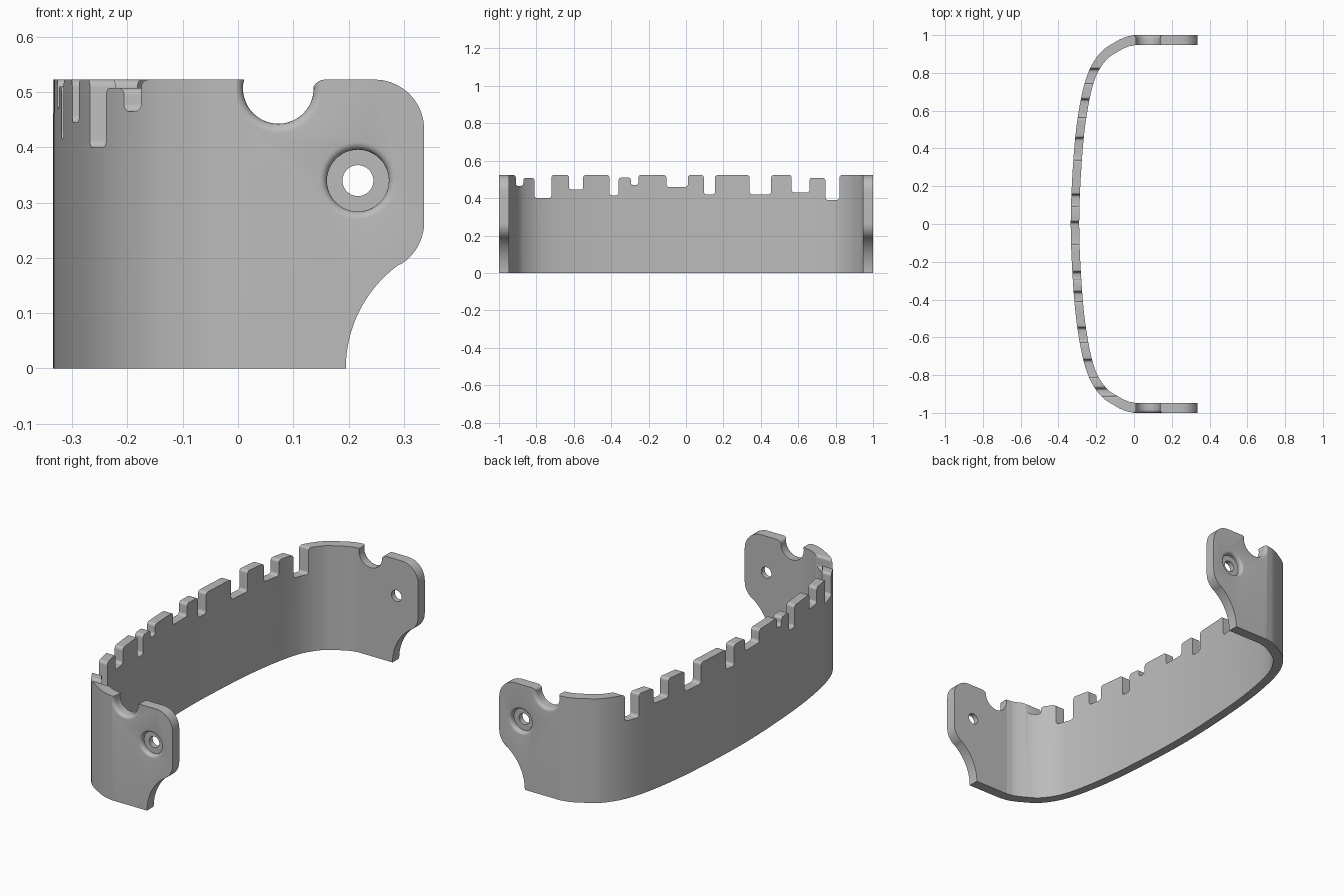
import bpy, bmesh, math
from mathutils import Vector, Matrix
from mathutils.geometry import interpolate_bezier

cube = bpy.data.objects.get("Cube")
if cube:
    bpy.data.objects.remove(cube, do_unlink=True)

HEIGHT, THICK, REACH = 0.523, 0.045, 0.337

grey = bpy.data.materials.new("plain grey")
grey.use_nodes = True
grey.diffuse_color = (0.5, 0.5, 0.5, 1)
grey.node_tree.nodes["Principled BSDF"].inputs["Base Color"].default_value = (0.5, 0.5, 0.5, 1)


def new_object(name, bm):
    bmesh.ops.recalc_face_normals(bm, faces=bm.faces[:])
    mesh = bpy.data.meshes.new(name)
    bm.to_mesh(mesh)
    bm.free()
    mesh.materials.append(grey)
    ob = bpy.data.objects.new(name, mesh)
    bpy.context.collection.objects.link(ob)
    return ob


def prism(name, outline, place, depth):
    """Extrude a flat outline; place maps its points into space."""
    bm = bmesh.new()
    face = bm.faces.new([bm.verts.new(place(*p)) for p in outline])
    res = bmesh.ops.extrude_face_region(bm, geom=[face])
    verts = [g for g in res["geom"] if isinstance(g, bmesh.types.BMVert)]
    bmesh.ops.translate(bm, vec=depth, verts=verts)
    return new_object(name, bm)


def rounded(points, steps=6):
    """Round each (x, y, radius) corner of a closed outline."""
    out = []
    for i, (x, y, r) in enumerate(points):
        p = Vector((x, y))
        if r == 0:
            out.append(p)
            continue
        a = Vector(points[i - 1][:2]) - p
        b = Vector(points[(i + 1) % len(points)][:2]) - p
        s, e = p + a.normalized() * r, p + b.normalized() * r
        k = 0.552
        out += interpolate_bezier(s, s.lerp(p, k), e.lerp(p, k), e, steps + 1)
    return [(p[0], p[1]) for p in out]


def lathe(name, profile, centre, side, segments=48):
    """Spin (radius, distance) about the y axis; distance runs inward."""
    bm = bmesh.new()
    rings = []
    for r, d in profile:
        rings.append([bm.verts.new((centre[0] + r * math.cos(t), side * (1 - d),
                                    centre[1] + r * math.sin(t)))
                      for t in (math.tau * i / segments for i in range(segments))])
    for lo, hi in zip(rings, rings[1:]):
        for i in range(segments):
            j = (i + 1) % segments
            bm.faces.new((lo[i], lo[j], hi[j], hi[i]))
    bm.faces.new(rings[0])
    bm.faces.new(rings[-1])
    return new_object(name, bm)


def flare(radius, lip, steps=5):
    """Profile points of a rounded-over rim on the outer face."""
    angles = [math.pi / 2 * i / steps for i in range(steps + 1)]
    return [(radius + lip * (1 - math.sin(a)), lip * (1 - math.cos(a))) for a in angles]


# Curved band: smooth half path, mirrored, then offset inward
keys = [Vector(p) for p in ((0.06, -1.02), (0, -1), (-.045, -.99), (-.1, -.963), (-.178, -.907),
                            (-.243, -.8), (-.287, -.63), (-.318, -.38), (-.335, 0), (-.318, .38))]
half = [Vector((REACH, -1)), Vector((0.02, -1))]
for i in range(1, len(keys) - 2):
    a, b, c, d = keys[i - 1:i + 3]
    half += interpolate_bezier(b, b + (c - a) / 6, c - (d - b) / 6, c, 9)[:-1]
half = [Vector((p[0], p[1])) for p in half] + [Vector((-.335, 0))]
outer = half + [Vector((p.x, -p.y)) for p in reversed(half[:-1])]
inner = []
for i, p in enumerate(outer):
    t = (outer[min(i + 1, len(outer) - 1)] - outer[max(i - 1, 0)]).normalized()
    wall = THICK + 0.008 * max(0, abs(p.y) - 0.8) / 0.2
    inner.append(p + Vector((t.y, -t.x)) * wall)
band = prism("bracket_band", outer + inner[::-1], lambda x, y: (x, y, 0), (0, 0, HEIGHT))

# Side outline of the end plates: rounded corner and concave lower edge
R, CORNER, LOW = 0.2316, 0.09, 0.265
side = [(-1, 0)]
side += [(0.195 + R - R * math.cos(a), R * math.sin(a))
         for a in (0.94 * i / 16 for i in range(17))]
side += [(REACH - CORNER + CORNER * math.cos(a), LOW + CORNER * math.sin(a))
         for a in (-1.0 + i / 10 for i in range(11))]
side += [(REACH - CORNER + CORNER * math.cos(a), HEIGHT - CORNER + CORNER * math.sin(a))
         for a in (math.pi / 2 * i / 10 for i in range(11))]
side += [(-1, HEIGHT)]
side = [(x, z if 0 < z < HEIGHT - 1e-4 else (z * 1.2 - 0.05 if z > 0.1 else -0.05))
        if x < 0 else (x, z) for x, z in side]
side_tool = prism("side_tool", side, lambda x, z: (x, -1.5, z), (0, 3, 0))

# Toothed top edge: (start, end, floor of gap, top of the tooth after it)
FULL = HEIGHT
gaps = [(-.91, -.87, .465, .508), (-.81, -.72, .40, FULL), (-.625, -.55, .445, FULL),
        (-.41, -.36, .415, .51), (-.295, -.255, .47, FULL), (-.105, .01, .46, FULL),
        (.095, .155, .42, FULL), (.34, .455, .42, FULL), (.565, .66, .43, .508),
        (.745, .82, .39, FULL)]
edge, top = [(-1.3, -0.1, 0), (-1.3, FULL, 0)], FULL
for a, b, floor, after in gaps:
    edge += [(a, top, .014), (a, floor, .014), (b, floor, .014), (b, after, .014)]
    top = after
edge += [(1.3, FULL, 0), (1.3, -0.1, 0)]
tooth_tool = prism("tooth_tool", rounded(edge), lambda y, z: (-1, y, z), (2, 0, 0))

tools = [(side_tool, 'INTERSECT'), (tooth_tool, 'INTERSECT')]

# Recessed screw holes and top scoops in both end plates
for s, label in ((-1, "front"), (1, "back")):
    screw = [(.07, -.05)] + flare(.056, .014) + [(.056, .026), (.028, .026), (.028, .12)]
    scoop = [(.081, -.05)] + flare(.064, .017) + [(.064, .12)]
    tools.append((lathe(label + "_screw_tool", screw, (.217, .34), s), 'DIFFERENCE'))
    tools.append((lathe(label + "_scoop_tool", scoop, (.073, .507), s), 'DIFFERENCE'))
    # Rounded shoulder on the plate side of the scoop
    lip = [(.134, .56)] + [(.158 - .024 * math.cos(a), .499 + .024 * math.sin(a))
                           for a in (math.pi / 2 * i / 6 for i in range(7))] + [(.158, .56)]
    tools.append((prism(label + "_shoulder_tool", lip,
                        lambda x, z, s=s: (x, s - .12, z), (0, .24, 0)), 'DIFFERENCE'))

for tool, mode in tools:
    tool.hide_render = True
    mod = band.modifiers.new(tool.name, 'BOOLEAN')
    mod.operation, mod.object, mod.solver = mode, tool, 'EXACT'

# Bake the cuts and drop the tools
bpy.context.view_layer.update()
baked = bpy.data.meshes.new_from_object(band.evaluated_get(bpy.context.evaluated_depsgraph_get()))
band.modifiers.clear()
band.data = baked
for tool, _ in tools:
    bpy.data.objects.remove(tool, do_unlink=True)
baked.materials.clear()
baked.materials.append(grey)
for poly in baked.polygons:
    poly.material_index = 0

bpy.ops.object.select_all(action='DESELECT')
band.select_set(True)
bpy.context.view_layer.objects.active = band
bpy.ops.object.shade_smooth_by_angle(angle=math.radians(30))
